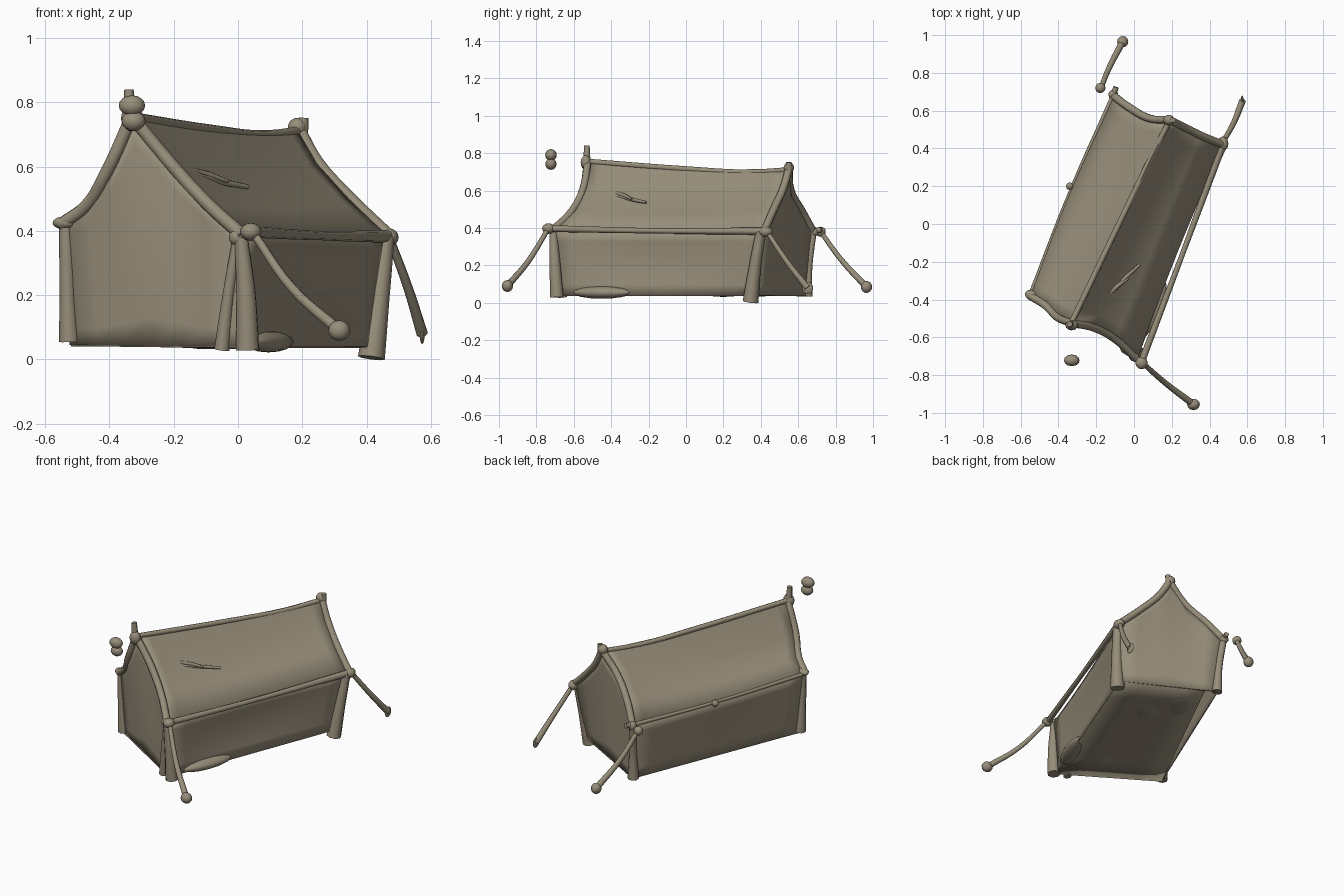
import bpy, bmesh, math
from mathutils import Vector

if "Cube" in bpy.data.objects:
    bpy.data.objects.remove(bpy.data.objects["Cube"])

canvas = bpy.data.materials.new("canvas_tan")
canvas.use_nodes = True
TAN = (0.31, 0.27, 0.195, 1)
canvas.diffuse_color = TAN
canvas.node_tree.nodes["Principled BSDF"].inputs["Base Color"].default_value = TAN


def finish(ob, angle=50):
    ob.data.materials.clear()
    ob.data.materials.append(canvas)
    bpy.ops.object.select_all(action='DESELECT')
    ob.select_set(True)
    bpy.context.view_layer.objects.active = ob
    bpy.ops.object.shade_smooth_by_angle(angle=math.radians(angle))
    return ob


def tube(name, pts, radii):
    """Capped tube through points, its radius varying from point to point."""
    cu = bpy.data.curves.new(name, 'CURVE')
    cu.dimensions = '3D'
    cu.bevel_depth = 1
    cu.bevel_resolution = 2
    cu.resolution_u = 5
    cu.use_fill_caps = True
    sp = cu.splines.new('BEZIER')
    sp.bezier_points.add(len(pts) - 1)
    for i, (bp, p) in enumerate(zip(sp.bezier_points, pts)):
        bp.co = p
        bp.handle_left_type = bp.handle_right_type = 'AUTO'
        bp.radius = radii[i] if isinstance(radii, tuple) else radii
    ob = bpy.data.objects.new(name, cu)
    bpy.context.collection.objects.link(ob)
    bpy.ops.object.select_all(action='DESELECT')
    ob.select_set(True)
    bpy.context.view_layer.objects.active = ob
    bpy.ops.object.convert(target='MESH')
    return finish(bpy.context.object)


def knot(name, pos, size, yaw=0):
    bpy.ops.mesh.primitive_uv_sphere_add(segments=12, ring_count=8, location=pos,
                                         rotation=(0, 0, yaw))
    ob = bpy.context.object
    ob.name = name
    ob.scale = size if isinstance(size, tuple) else (size, size, size)
    return finish(ob)


def sheet(name, edge_a, edge_b, rows, bend=lambda s, t: Vector(), thick=0.008):
    """Cloth stretched between two edges with equal point counts."""
    bm = bmesh.new()
    n = len(edge_a)
    grid = []
    for r in range(rows + 1):
        t = r / rows
        grid.append([bm.verts.new(Vector(a).lerp(Vector(b), t) + bend(i / (n - 1), t))
                     for i, (a, b) in enumerate(zip(edge_a, edge_b))])
    for g, h in zip(grid, grid[1:]):
        for i in range(n - 1):
            bm.faces.new((g[i], g[i + 1], h[i + 1], h[i]))
    bmesh.ops.recalc_face_normals(bm, faces=bm.faces)
    me = bpy.data.meshes.new(name)
    bm.to_mesh(me)
    bm.free()
    ob = bpy.data.objects.new(name, me)
    bpy.context.collection.objects.link(ob)
    so = ob.modifiers.new("Thickness", 'SOLIDIFY')
    so.thickness = thick
    so.offset = 0
    return finish(ob, 40)


def line(a, b, n):
    return [Vector(a).lerp(Vector(b), i / n) for i in range(n + 1)]


# Sagging gable outlines, from left eave over the peak to right eave
front_left = [(-.55, -.38, .42), (-.47, -.43, .48), (-.41, -.49, .58), (-.33, -.525, .755)]
front_right = [(-.33, -.525, .755), (-.21, -.55, .61), (-.10, -.61, .49), (.015, -.715, .385)]
back_left = [(-.11, .68, .38), (-.03, .62, .49), (.08, .56, .60), (.19, .55, .715)]
back_right = [(.19, .55, .715), (.25, .52, .61), (.35, .47, .50), (.47, .42, .385)]
front_gable = front_left + front_right[1:]
back_gable = back_left + back_right[1:]

# Lower corners of the walls
fl, fr = (-.52, -.37, .045), (.01, -.69, .04)
bl, br = (-.09, .65, .035), (.42, .37, .04)


# Roof cloth, dropping quickly behind the rafters, eaves shifted to the left
def roof_sag(s, t):
    k = 4 * t * (1 - t)
    slope = abs(math.sin(2 * math.pi * s))
    edge = max(0, abs(s - .5) - .2) / .3
    return Vector((-.014 * k * edge, 0,
                   -.020 * k * math.sin(math.pi * s) - .018 * slope * math.sqrt(k)))


sheet("roof_cloth", front_gable, back_gable, 16, roof_sag)

# Walls
sheet("front_wall", line(fl, fr, 6), front_gable, 8)
sheet("back_wall", line(bl, br, 6), back_gable, 8)
sheet("right_wall", line(fr, br, 10), line(front_right[-1], back_right[-1], 10), 6,
      lambda s, t: Vector((-.015 * t - .018 * math.sin(math.pi * t), 0, 0)) * math.sin(math.pi * s))
sheet("left_wall", line(fl, bl, 10), line(front_left[0], back_left[0], 10), 6,
      lambda s, t: Vector((-.015 * math.sin(math.pi * s) * t, 0, 0)))

# Floor, stopping short of the left wall, with shallow bulges
sheet("floor", line(fl, fr, 4), line((-.03, .61, .045), br, 4), 6)
for i, (x, y) in enumerate(((.07, .20), (-.04, .37), (-.095, -.395))):
    knot("floor_bulge_%d" % (i + 1), (x, y, .046), (.10, .07, .014), 1)
knot("wall_hem_bulge", (.095, -.45, .055), (.17, .05, .033), 1.187)

# Gable poles
for name, pts in (("front_left_rafter", front_left), ("front_right_rafter", front_right),
                  ("back_left_rafter", back_left), ("back_right_rafter", back_right)):
    tube(name, pts, .021)

# Ridge and eave poles
tube("ridge_pole", [(-.33, -.52, .755), (-.07, .02, .714), (.08, .33, .698), (.19, .55, .71)], .015)
tube("right_eave_pole", [(.04, -.73, .397), (.26, -.15, .385), (.47, .42, .383)], (.018, .014, .02))
tube("left_eave_pole", [(-.55, -.38, .415), (-.334, .18, .395), (-.11, .68, .383)], (.012, .009, .012))
knot("left_eave_knot", (-.34, .20, .395), .02)

# Corner posts
tube("front_left_post", [(-.525, -.37, .055), (-.53, -.375, .2), (-.535, -.38, .42)], (.032, .025, .022))
tube("front_right_post", [(.03, -.69, .03), (.025, -.70, .2), (.01, -.71, .38)], (.038, .032, .022))
tube("front_right_brace", [(-.05, -.66, .03), (-.03, -.68, .2), (0, -.70, .38)], (.024, .018, .016))
tube("back_right_post", [(.415, .345, .005), (.44, .37, .2), (.46, .40, .38)], (.042, .032, .027))
tube("back_left_post", [(-.09, .645, .035), (-.095, .655, .2), (-.11, .68, .38)], (.032, .022, .02))

# Lashings at the joints
knot("front_peak_lashing", (-.33, -.535, .75), (.034, .028, .04))
knot("back_peak_lashing", (.185, .55, .722), (.03, .028, .03))
knot("front_left_lashing", (-.54, -.38, .425), (.04, .028, .02), -.5)
knot("front_right_lashing", (.04, -.735, .397), (.033, .034, .028))
knot("front_right_inner_lashing", (0, -.70, .38), .028)
knot("back_right_lashing", (.47, .425, .38), (.03, .038, .028))
knot("back_left_lashing", (-.11, .685, .38), .026)
tube("front_peak_stub", [(-.335, -.53, .76), (-.34, -.53, .84)], (.019, .015))
tube("back_peak_stub", [(.2, .55, .70), (.205, .55, .752)], (.018, .015))
tube("back_left_stub", [(-.11, .68, .385), (-.095, .725, .39)], .015)

# Guy ropes with pegs
for name, start, mid, end, w in (
        ("front_right", (.05, -.74, .39), (.17, -.845, .22), (.315, -.955, .09), .034),
        ("back_right", (.475, .44, .37), (.53, .54, .22), (.573, .65, .08), .008),
        ("back_left", (-.175, .72, .38), (-.13, .83, .23), (-.06, .965, .085), .03)):
    tube(name + "_guy_rope", [start, mid, end], (.013, .015, .018))
    knot(name + "_peg", end, (w, .03, .032))
knot("back_left_rope_knot", (-.178, .72, .38), .027)

# Loose pair of beads before the front peak
knot("upper_bead", (-.33, -.722, .79), (.041, .031, .032))
knot("lower_bead", (-.325, -.722, .742), (.037, .03, .031))

# Slivers of torn cloth on the right slope
tube("upper_tear", [(-.175, -.415, .598), (-.09, -.33, .573), (-.03, -.29, .555)], (.007, .012, .005))
tube("lower_tear", [(-.13, -.39, .575), (-.06, -.30, .555), (.03, -.215, .537)], (.006, .011, .008))
